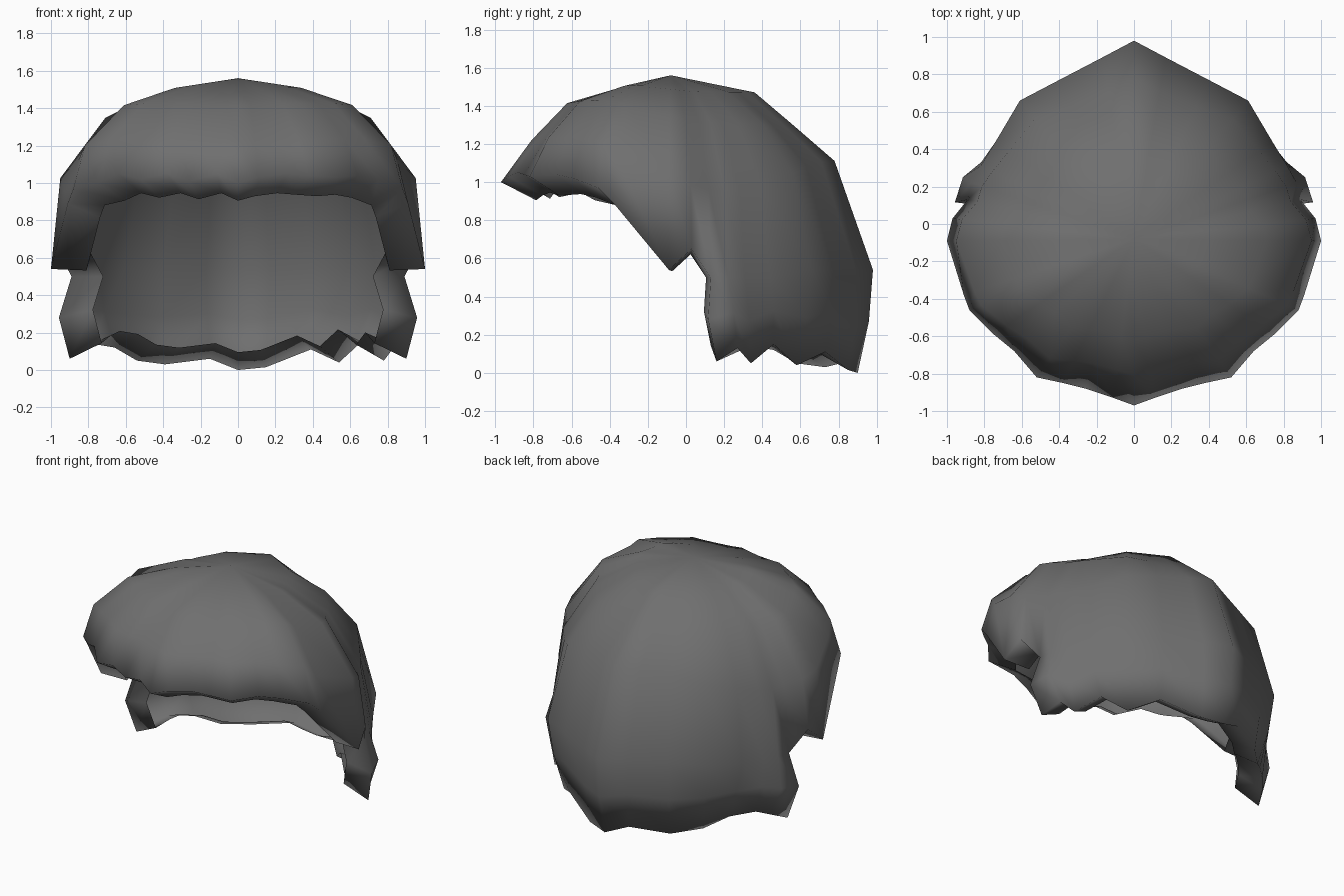
import bpy, bmesh, math
from mathutils import Vector

if "Cube" in bpy.data.objects:
    bpy.data.objects.remove(bpy.data.objects["Cube"])

APEX = Vector((0, -0.08, 1.56))
CENTRE = Vector((0, 0, 0.5))

# Crown-to-edge profiles: share of the reach, share of the height
FRONT = [(.3, .88), (.61, .73), (.82, .37), (1, 0)]
SIDE = [(.4, .92), (.71, .765), (.95, .41), (1, 0)]
BACK = [(.415, .912), (.61, .74), (.81, .56), (1, 0)]

# Lower edge of the dome, from front middle round to the back: x, y, z right, z left
EDGE = [(0, -.97, 1.0, 1.0), (.11, -.93, 1.03, 1.05), (.26, -.88, 1.05, 1.01),
        (.38, -.85, 1.04, 1.05), (.52, -.82, 1.03, 1.02), (.64, -.68, 1.04, 1.05),
        (.75, -.59, 1.02, 1.0), (.88, -.46, .97, .97), (.91, -.38, .89, .89),
        (1.0, -.09, .54, .54), (.97, .03, .65, .65), (.89, .13, .5, .5),
        (.87, .22, .5, .5), (.82, .31, .5, .5), (.74, .44, .5, .5),
        (.61, .66, .54, .54), (.4, .77, .54, .54), (.17, .89, .54, .54),
        (0, .98, .54, .54)]
# Nape locks hang below the last columns of that edge
FIRST_NAPE = 11
NAPE = [(.9, .16, .06, .06), (.84, .27, .13, .11), (.78, .34, .05, .14),
        (.66, .46, .15, .12), (.54, .58, .04, .05), (.39, .73, .11, .03),
        (.15, .85, .015, .06), (0, .9, 0, 0)]


def around(half):
    """Full run of points from a right half that starts or ends on x = 0."""
    right = [Vector((x, y, zr)) for x, y, zr, zl in half]
    left = [Vector((-x, y, zl)) for x, y, zr, zl in half[:-1]]
    if half[0][0] == 0:
        left = left[1:]
    return right + left[::-1]


edge, nape = around(EDGE), around(NAPE)
n = len(edge)
soft = [(edge[i - 1] + 2 * edge[i] + edge[(i + 1) % n]) / 4 for i in range(n)]
bm = bmesh.new()

# Outer dome: columns from the crown to the edge, profile blended by direction
crown = bm.verts.new(APEX)
rows = []
for k in range(4):
    row = []
    for e, s in zip(edge, soft):
        d = e - APEX
        side = d.x ** 2 / (d.x ** 2 + d.y ** 2)
        end = FRONT if d.y < 0 else BACK
        r, h = (SIDE[k][i] * side + end[k][i] * (1 - side) for i in (0, 1))
        low = e.z if k == 3 else s.z
        p = APEX + d * r
        p.z = low + (APEX.z - low) * h
        row.append(bm.verts.new(p))
    rows.append(row)
for i in range(n):
    j = (i + 1) % n
    bm.faces.new((crown, rows[0][i], rows[0][j]))
    for a, b in zip(rows, rows[1:]):
        bm.faces.new((a[i], b[i], b[j], a[j]))

# Nape locks: slightly flared at the sides, tucked in at the hem
top = rows[-1][FIRST_NAPE:FIRST_NAPE + len(nape)]
middle = []
for v, h in zip(top, nape):
    p = (v.co + h) / 2
    flare = 1.07 if abs(p.x) > 0.85 else 1.02
    middle.append(bm.verts.new((p.x * flare, p.y * (0.8 if p.y < .2 else 1.02), p.z)))
hem = [bm.verts.new(h) for h in nape]
for a, b in ((top, middle), (middle, hem)):
    for i in range(len(nape) - 1):
        bm.faces.new((a[i], b[i], b[i + 1], a[i + 1]))

# Lip folded inwards along the whole open edge
rim = [e for e in bm.edges if e.is_boundary]
twin = {v: bm.verts.new(CENTRE + (v.co - CENTRE) * 0.81)
        for v in dict.fromkeys(v for e in rim for v in e.verts)}
for e in rim:
    a, b = e.verts
    bm.faces.new((a, b, twin[b], twin[a]))
bmesh.ops.recalc_face_normals(bm, faces=bm.faces)
if crown.link_faces[0].normal.z < 0:
    bmesh.ops.reverse_faces(bm, faces=bm.faces)

mesh = bpy.data.meshes.new("hair")
bm.to_mesh(mesh)
bm.free()
hair = bpy.data.objects.new("hair", mesh)
bpy.context.collection.objects.link(hair)

# Single dark grey colour
grey = bpy.data.materials.new("dark grey")
grey.diffuse_color = (0.16, 0.16, 0.16, 1)
grey.use_nodes = True
grey.node_tree.nodes["Principled BSDF"].inputs["Base Color"].default_value = grey.diffuse_color
mesh.materials.append(grey)

# Smooth all over, lip included
mesh.shade_smooth()
